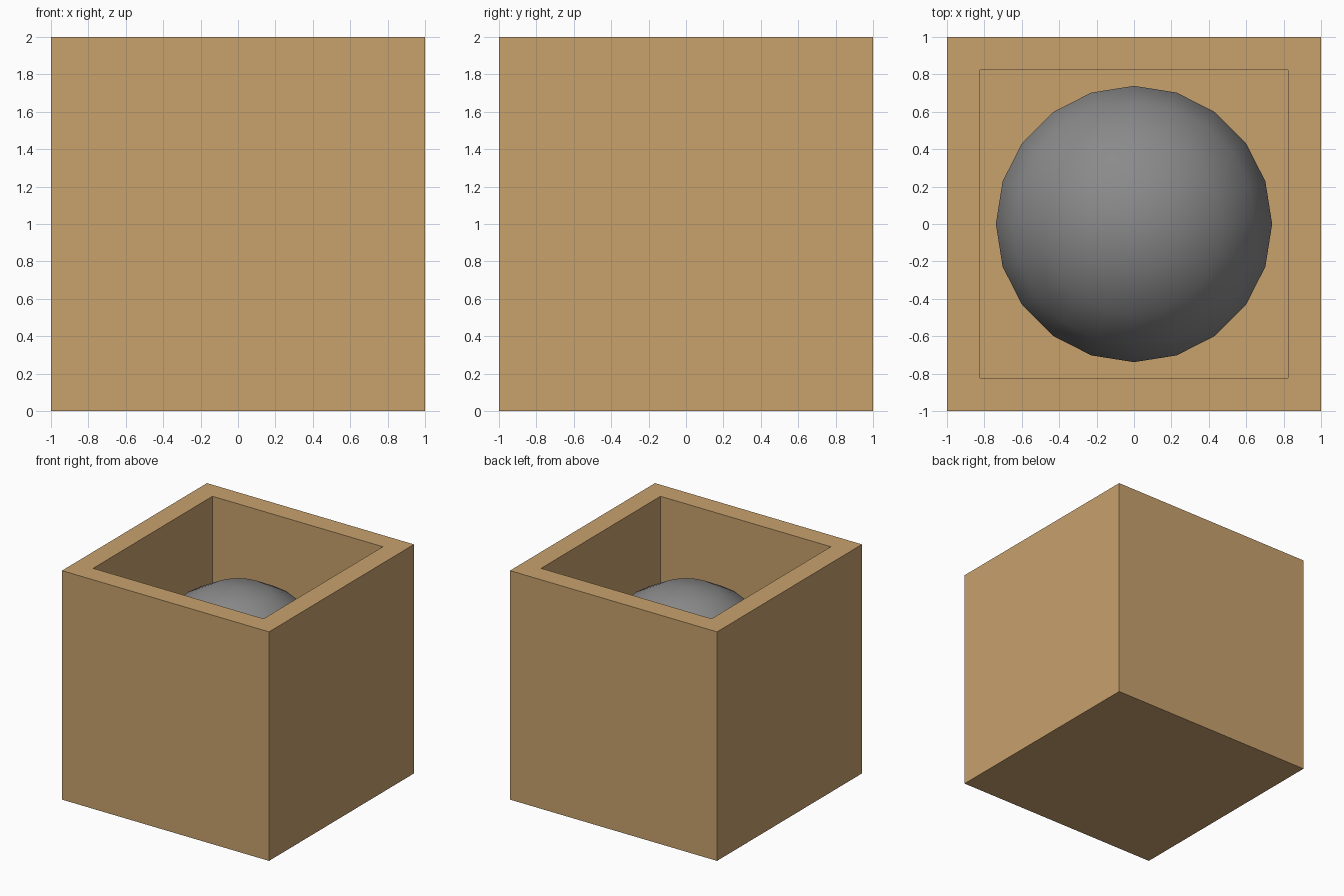
import bpy
import bmesh

if "Cube" in bpy.data.objects:
    bpy.data.objects.remove(bpy.data.objects["Cube"])


def material(name, rgb):
    m = bpy.data.materials.new(name)
    m.diffuse_color = (*rgb, 1.0)
    m.use_nodes = True
    m.node_tree.nodes["Principled BSDF"].inputs["Base Color"].default_value = m.diffuse_color
    return m


def add_object(name, bm, mat):
    mesh = bpy.data.meshes.new(name)
    bm.to_mesh(mesh)
    bm.free()
    mesh.materials.append(mat)
    ob = bpy.data.objects.new(name, mesh)
    bpy.context.collection.objects.link(ob)
    return ob


tan = material("tan", (0.58, 0.36, 0.155))
grey = material("grey", (0.255, 0.255, 0.255))

WALL = 0.25

# Open box: inset the top face of a cube and sink it to the inner floor
bm = bmesh.new()
bmesh.ops.create_cube(bm, size=2.0)
bmesh.ops.translate(bm, verts=bm.verts, vec=(0, 0, 1))
bm.normal_update()
top = max(bm.faces, key=lambda f: f.calc_center_median().z)
bmesh.ops.inset_region(bm, faces=[top], thickness=WALL)
well = bmesh.ops.extrude_discrete_faces(bm, faces=[top])["faces"]
for v in well[0].verts:
    v.co.z = WALL
bmesh.ops.recalc_face_normals(bm, faces=bm.faces)
add_object("open_box", bm, tan)

# Ball resting on the inner floor
bm = bmesh.new()
bmesh.ops.create_uvsphere(bm, u_segments=20, v_segments=9, radius=0.75)
bmesh.ops.translate(bm, verts=bm.verts, vec=(0, 0, 0.995))
for f in bm.faces:
    f.smooth = True
add_object("ball", bm, grey)
